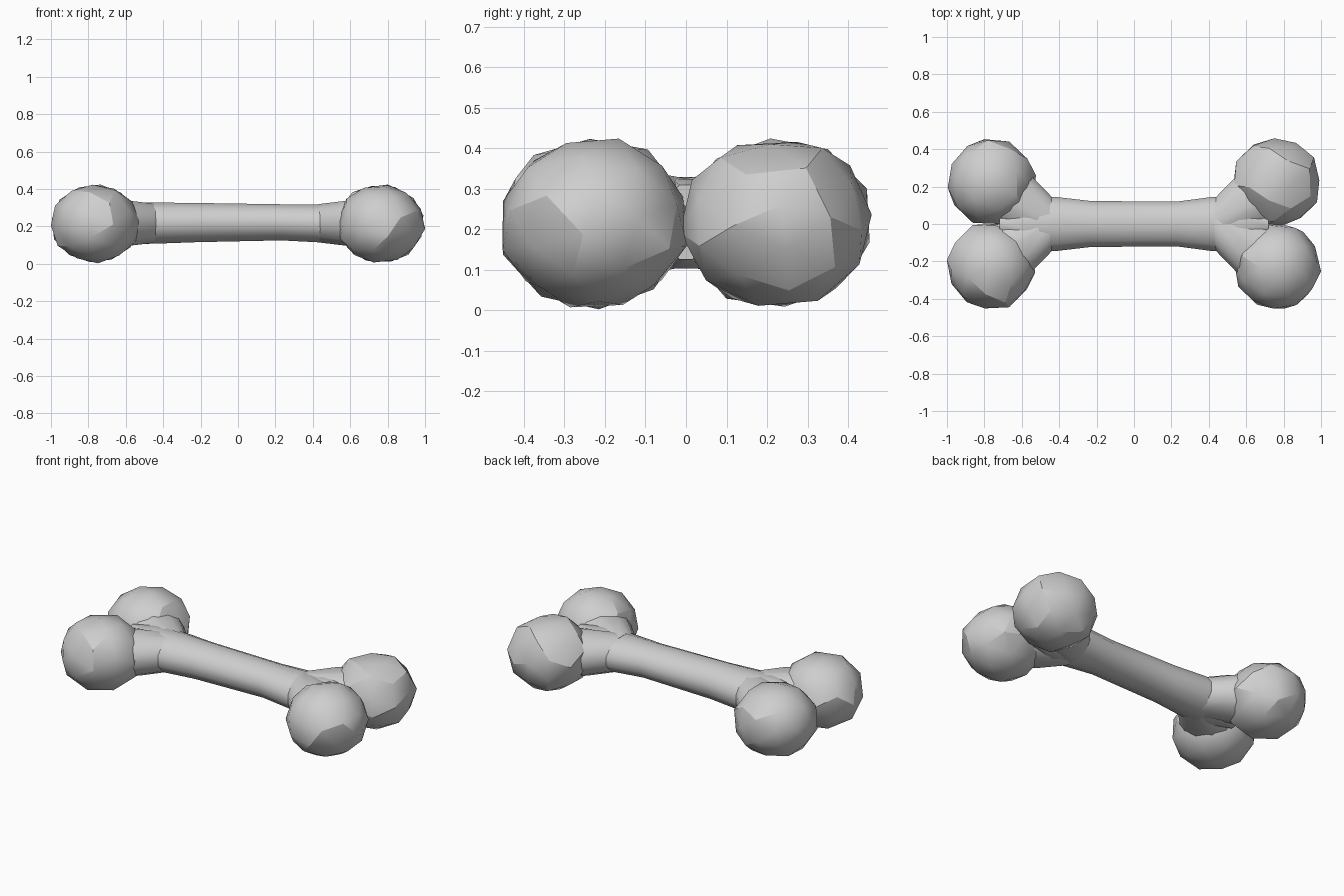
import bpy, bmesh, math, random
from mathutils import Vector, Euler

random.seed(4)
if "Cube" in bpy.data.objects:
    bpy.data.objects.remove(bpy.data.objects["Cube"])

mat = bpy.data.materials.new("bone grey")
mat.use_nodes = True
col = (0.62, 0.62, 0.62, 1)
mat.diffuse_color = col
mat.node_tree.nodes["Principled BSDF"].inputs["Base Color"].default_value = col

SIDES = 12


def finish(name, bm, angle):
    """Turn a bmesh into a coloured object, smooth below the given edge angle."""
    bmesh.ops.recalc_face_normals(bm, faces=bm.faces[:])
    me = bpy.data.meshes.new(name)
    bm.to_mesh(me)
    bm.free()
    me.materials.append(mat)
    ob = bpy.data.objects.new(name, me)
    bpy.context.collection.objects.link(ob)
    bpy.ops.object.select_all(action='DESELECT')
    ob.select_set(True)
    bpy.context.view_layer.objects.active = ob
    bpy.ops.object.shade_smooth_by_angle(angle=math.radians(angle))


def ring(x, y, z, ry, rz):
    """Oval cross-section at x."""
    angles = [2 * math.pi * (i + 0.5) / SIDES for i in range(SIDES)]
    return [Vector((x, y + ry * math.cos(a), z + rz * math.sin(a))) for a in angles]


# Shaft: loft of oval sections, narrowest in the middle (x, half width, bottom, top)
stations = [(-0.72, 0.06, 0.125, 0.31), (-0.56, 0.15, 0.105, 0.33), (-0.42, 0.15, 0.108, 0.328),
            (-0.23, 0.127, 0.115, 0.326), (0.23, 0.124, 0.125, 0.319), (0.42, 0.15, 0.115, 0.318),
            (0.56, 0.15, 0.103, 0.325), (0.72, 0.06, 0.125, 0.31)]
bm = bmesh.new()
rings = [[bm.verts.new(p) for p in ring(x, 0, (lo + hi) / 2, w, (hi - lo) / 2 * 1.03)]
         for x, w, lo, hi in stations]
for a, b in zip(rings, rings[1:]):
    for i in range(SIDES):
        j = (i + 1) % SIDES
        bm.faces.new((a[i], a[j], b[j], b[i]))
bm.faces.new(rings[0])
bm.faces.new(rings[-1])
finish("shaft", bm, 40)

for sx, x_name in ((-1, "right"), (1, "left")):
    for sy, y_name in ((-1, "front"), (1, "back")):
        name = y_name + "_" + x_name

        # Neck: low flare from the shaft end into the knob
        bm = bmesh.new()
        for p in (ring(sx * 0.43, 0, 0.217, 0.14, 0.106)
                  + ring(sx * 0.56, sy * 0.11, 0.217, 0.165, 0.122)
                  + ring(sx * 0.74, sy * 0.2, 0.216, 0.2, 0.14)):
            bm.verts.new(p)
        bmesh.ops.convex_hull(bm, input=bm.verts[:])
        bmesh.ops.delete(bm, geom=[v for v in bm.verts if not v.link_faces], context='VERTS')
        finish(name + "_neck", bm, 40)

        # Knob: uneven faceted ball
        bm = bmesh.new()
        bmesh.ops.create_icosphere(bm, subdivisions=2, radius=1)
        turn = Euler([random.uniform(0, 6.28) for _ in range(3)]).to_matrix()
        for v in bm.verts:
            d = turn @ v.co * random.uniform(0.97, 1.02)
            v.co = (sx * 0.763 + 0.238 * d.x, sy * 0.226 + 0.239 * d.y, 0.215 + 0.214 * d.z)
        finish(name + "_knob", bm, 24)
